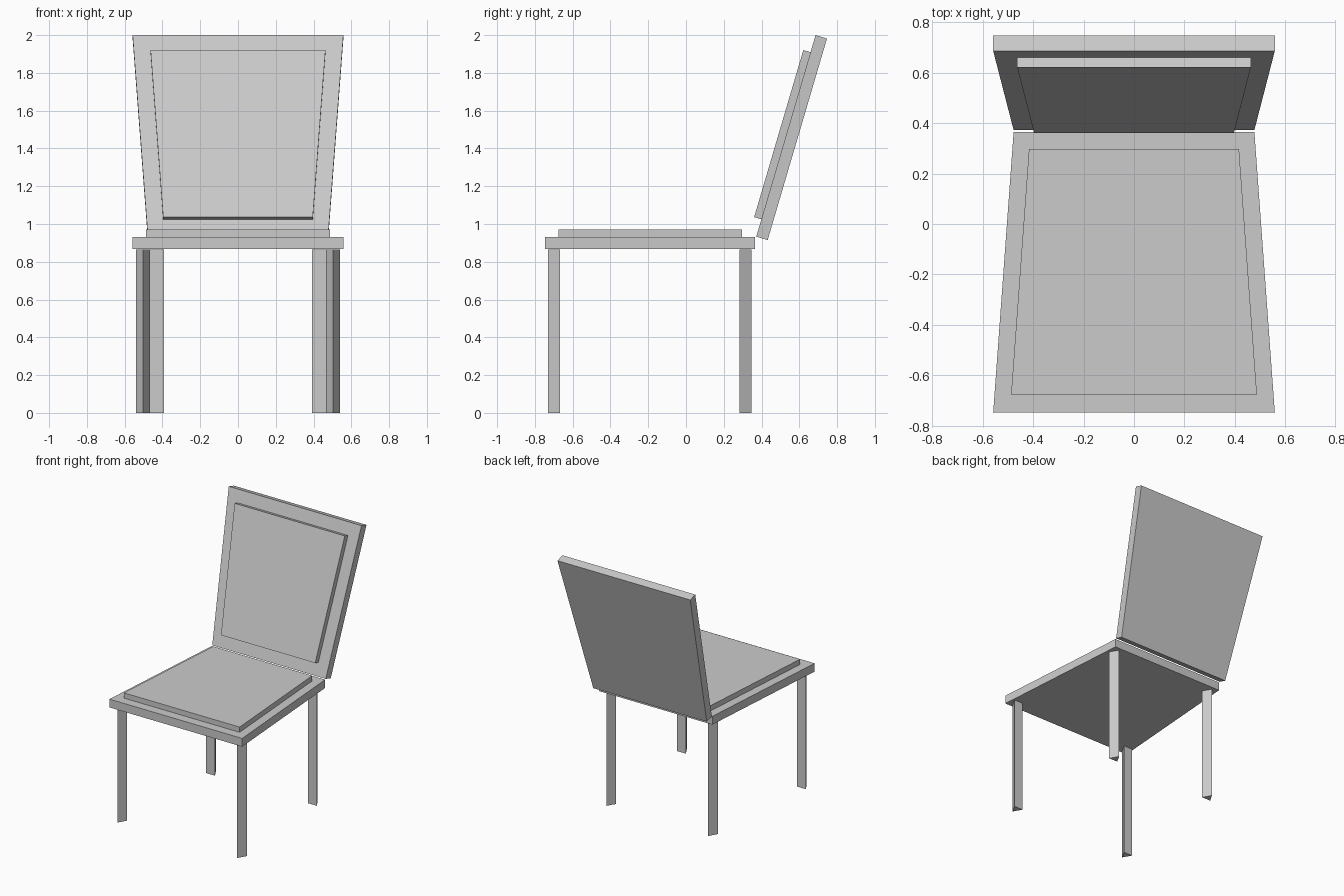
import bpy, bmesh, math
from mathutils import Matrix

if "Cube" in bpy.data.objects:
    bpy.data.objects.remove(bpy.data.objects["Cube"])


def prism(name, outline, low, high, matrix=Matrix.Identity(4)):
    """Extrude a flat outline from low to high, then place it with a matrix."""
    bm = bmesh.new()
    base = bm.faces.new([bm.verts.new((x, y, low)) for x, y in outline])
    top = bmesh.ops.extrude_face_region(bm, geom=[base])["geom"]
    verts = [g for g in top if isinstance(g, bmesh.types.BMVert)]
    bmesh.ops.translate(bm, vec=(0, 0, high - low), verts=verts)
    bmesh.ops.recalc_face_normals(bm, faces=bm.faces)
    mesh = bpy.data.meshes.new(name)
    bm.to_mesh(mesh)
    bm.free()
    obj = bpy.data.objects.new(name, mesh)
    obj.matrix_world = matrix
    bpy.context.collection.objects.link(obj)
    return obj


def taper(y0, half0, y1, half1):
    return [(-half0, y0), (half0, y0), (half1, y1), (-half1, y1)]


# Seat and its cushion
prism("seat", taper(-0.747, 0.558, 0.365, 0.477), 0.867, 0.93)
prism("seat_cushion", taper(-0.676, 0.487, 0.297, 0.416), 0.93, 0.97)

# Leaning backrest and its cushion, modelled flat and tilted about the lower edge
lean = Matrix.Translation((0, 0.372, 0.933)) @ Matrix.Rotation(math.radians(90 - 16.4), 4, 'X')
prism("backrest", taper(0, 0.477, 1.112, 0.558), -0.063, 0, lean)
prism("backrest_cushion", taper(0.096, 0.396, 1.018, 0.463), 0, 0.04, lean)

# Triangular legs: front ones point forward, rear ones point backward
for side, s in (("left", -1), ("right", 1)):
    for end, x, apex, flat in (("front", 0.504, -0.73, -0.666),
                               ("rear", 0.428, 0.346, 0.282)):
        cx = s * x
        prism(f"{end}_leg_{side}",
              [(cx, apex), (cx + 0.037, flat), (cx - 0.037, flat)], 0, 0.866)
